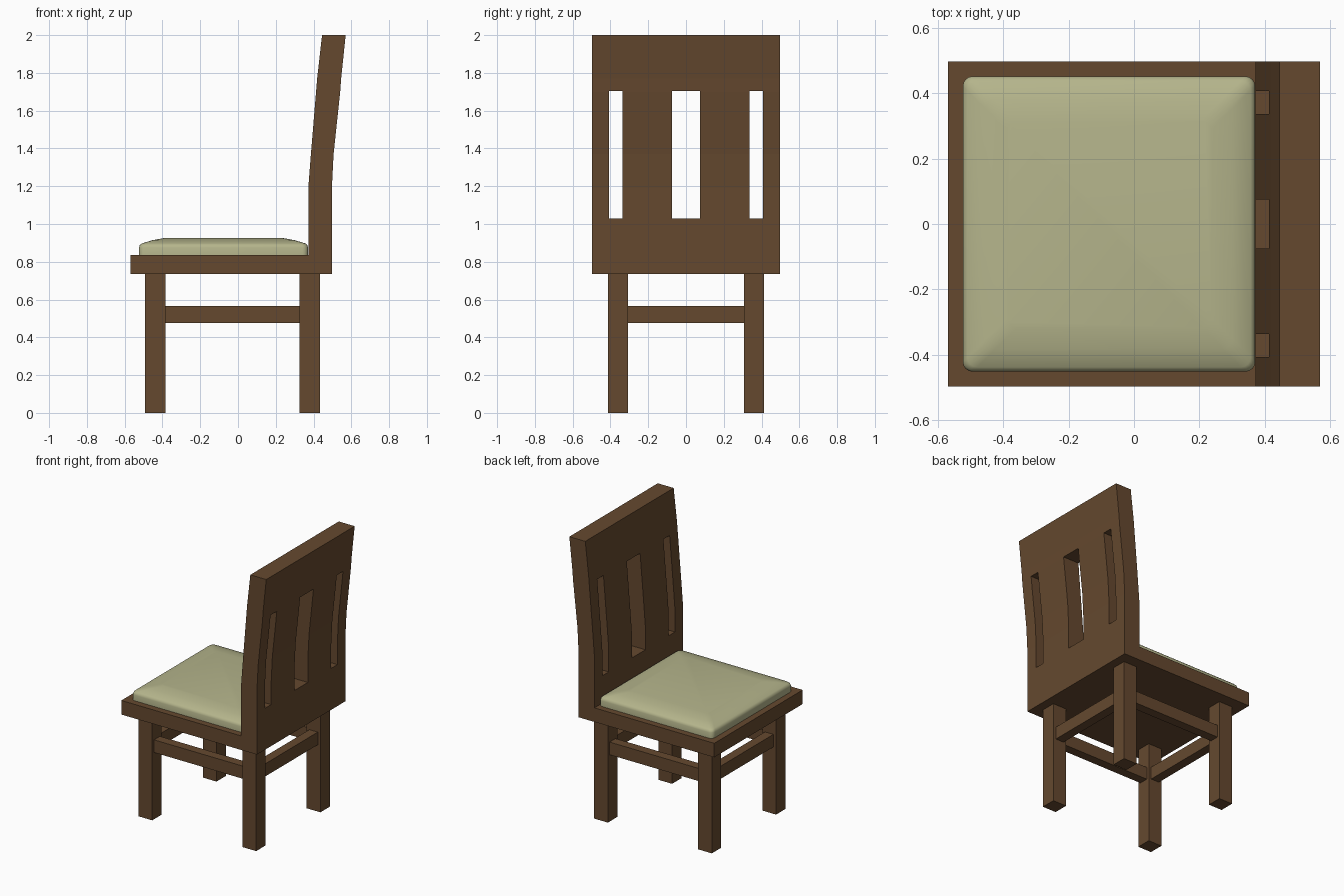
import bpy, bmesh, math

if "Cube" in bpy.data.objects:
    bpy.data.objects.remove(bpy.data.objects["Cube"])


def material(name, colour):
    m = bpy.data.materials.new(name)
    m.diffuse_color = (*colour, 1)
    m.use_nodes = True
    m.node_tree.nodes["Principled BSDF"].inputs["Base Color"].default_value = m.diffuse_color
    return m


wood = material("wood", (0.13, 0.066, 0.028))
fabric = material("fabric", (0.46, 0.46, 0.26))


def finish(name, bm, mat):
    bmesh.ops.recalc_face_normals(bm, faces=bm.faces)
    mesh = bpy.data.meshes.new(name)
    bm.to_mesh(mesh)
    bm.free()
    obj = bpy.data.objects.new(name, mesh)
    bpy.context.collection.objects.link(obj)
    if mat:
        mesh.materials.append(mat)
    return obj


def box(name, x, y, z, mat=wood):
    bm = bmesh.new()
    bmesh.ops.create_cube(bm, size=1)
    for v in bm.verts:
        v.co = [r[0] + (c + 0.5) * (r[1] - r[0]) for r, c in zip((x, y, z), v.co)]
    return finish(name, bm, mat)


# Seat slab and curved back, one side profile extruded across y
profile = [(-0.57, 0.735), (0.497, 0.735), (0.497, 1.19), (0.506, 1.37),
           (0.541, 1.70), (0.546, 1.77), (0.57, 2.0), (0.445, 2.0),
           (0.419, 1.77), (0.386, 1.37), (0.372, 1.19), (0.372, 0.835), (-0.57, 0.835)]
bm = bmesh.new()
side = bm.faces.new([bm.verts.new((x, -0.497, z)) for x, z in profile])
ext = bmesh.ops.extrude_face_region(bm, geom=[side])
bmesh.ops.translate(bm, vec=(0, 0.994, 0),
                    verts=[g for g in ext["geom"] if isinstance(g, bmesh.types.BMVert)])
body = finish("seat_and_back", bm, wood)

# Three vertical slots through the back
for i, (y0, y1) in enumerate([(-0.407, -0.337), (-0.075, 0.075), (0.337, 0.407)]):
    cutter = box(f"slot_cutter_{i}", (0.2, 0.8), (y0, y1), (1.03, 1.705), None)
    cutter.hide_render = True
    cutter.hide_set(True)
    cut = body.modifiers.new(f"slot_{i}", 'BOOLEAN')
    cut.operation = 'DIFFERENCE'
    cut.solver = 'EXACT'
    cut.object = cutter

# Legs
front_x, back_x = (-0.493, -0.385), (0.325, 0.433)
for label, xr in (("front", front_x), ("back", back_x)):
    for hand, s in (("left", -1), ("right", 1)):
        box(f"{label}_leg_{hand}", xr, sorted((s * 0.308, s * 0.414)), (0, 0.735))

# Stretchers between the legs
half, zr = 0.033, (0.475, 0.565)
for hand, s in (("left", -1), ("right", 1)):
    yc = s * 0.361
    box(f"side_stretcher_{hand}", (front_x[1], back_x[0]), (yc - half, yc + half), zr)
for label, xr in (("front", front_x), ("back", back_x)):
    xc = sum(xr) / 2
    box(f"{label}_stretcher", (xc - half, xc + half), (-0.308, 0.308), zr)

# Cushion from stacked rounded-rectangle rings: inset, height, corner radius
bm = bmesh.new()
rings = []
for inset, z, r in [(0, 0.835, 0.03), (0, 0.875, 0.03), (0.004, 0.888, 0.03),
                    (0.014, 0.897, 0.03), (0.07, 0.914, 0.03), (0.135, 0.926, 0.03)]:
    hx, hy = 0.4475 - inset - r, 0.452 - inset - r
    ring = []
    for k, (sx, sy) in enumerate([(1, 1), (-1, 1), (-1, -1), (1, -1)]):
        for j in range(5):
            a = math.pi / 2 * (k + j / 4)
            ring.append(bm.verts.new((-0.0765 + sx * hx + r * math.cos(a),
                                      sy * hy + r * math.sin(a), z)))
    rings.append(ring)
for lo, hi in zip(rings, rings[1:]):
    for i in range(len(lo)):
        j = (i + 1) % len(lo)
        bm.faces.new((lo[i], lo[j], hi[j], hi[i]))
bm.faces.new(rings[0])
bm.faces.new(rings[-1])
cushion = finish("cushion", bm, fabric)
bpy.context.view_layer.objects.active = cushion
cushion.select_set(True)
bpy.ops.object.shade_smooth_by_angle(angle=math.radians(50))
